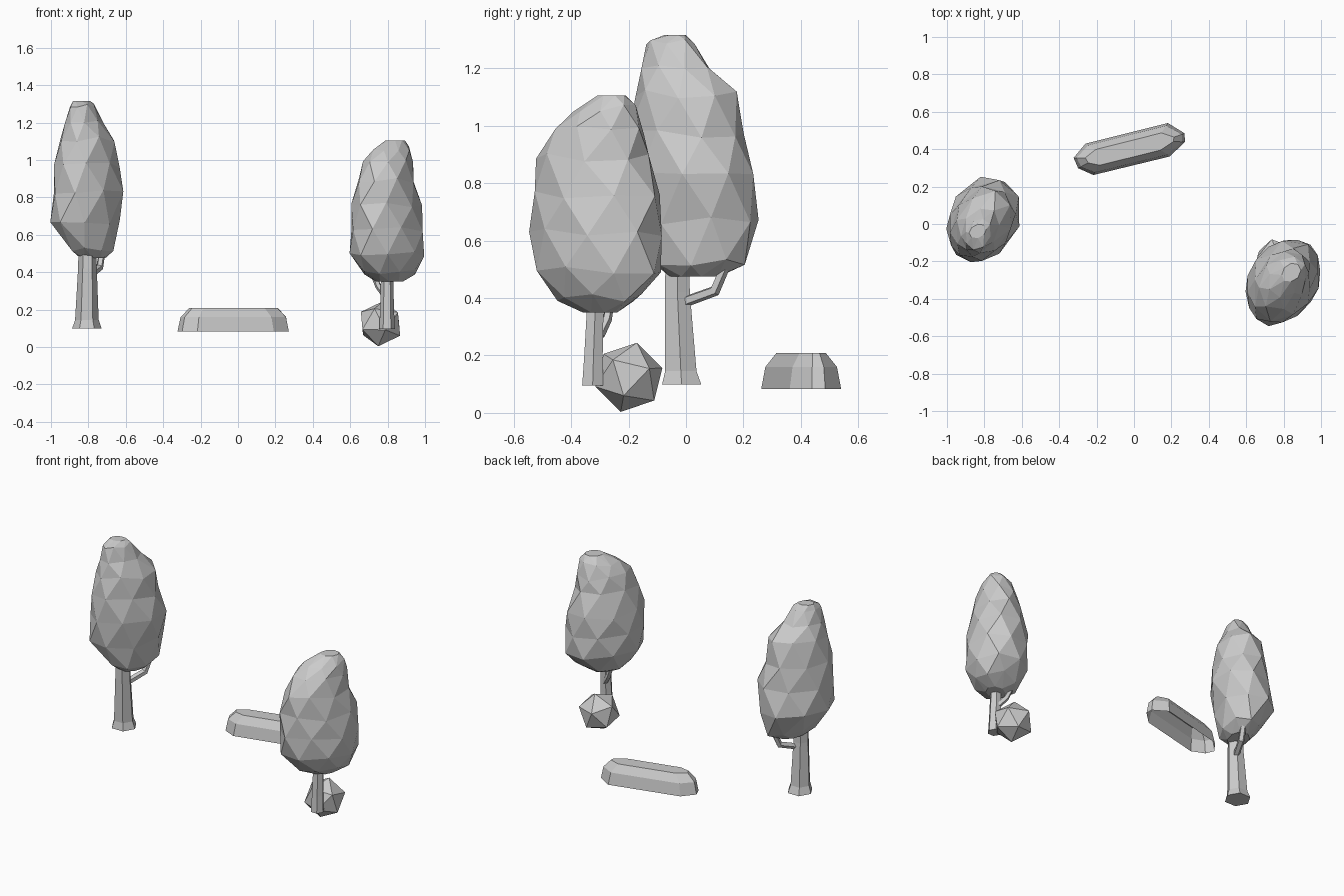
import bpy, bmesh, math, random
from mathutils import Vector, Matrix

if "Cube" in bpy.data.objects:
    bpy.data.objects.remove(bpy.data.objects["Cube"])

random.seed(4)


def finish(bm, name):
    bmesh.ops.recalc_face_normals(bm, faces=bm.faces)
    mesh = bpy.data.meshes.new(name)
    bm.to_mesh(mesh)
    bm.free()
    ob = bpy.data.objects.new(name, mesh)
    bpy.context.collection.objects.link(ob)
    return ob


def loft(rings, name, triangles=False, bottom=True):
    """Skin a stack of equal-sized rings and cap the ends."""
    bm = bmesh.new()
    vs = [[bm.verts.new(p) for p in r] for r in rings]
    n = len(vs[0])
    for k, (a, b) in enumerate(zip(vs, vs[1:])):
        for i in range(n):
            j = (i + 1) % n
            if not triangles:
                bm.faces.new((a[i], a[j], b[j], b[i]))
            elif k % 2 == 0:
                bm.faces.new((a[i], a[j], b[i]))
                bm.faces.new((a[j], b[j], b[i]))
            else:
                bm.faces.new((a[i], b[j], b[i]))
                bm.faces.new((a[i], a[j], b[j]))
    if bottom:
        bm.faces.new(vs[0])
    bm.faces.new(vs[-1])
    return finish(bm, name)


def crown(name, levels, corr, sides=8):
    """Leaf mass from (z, xmin, xmax, ymin, ymax) levels; corr slants the oval."""
    rings = []
    delta = math.acos(corr)
    for k, (z, x0, x1, y0, y1) in enumerate(levels):
        ring = []
        for i in range(sides):
            t = 2 * math.pi * (i + 0.5 * (k % 2)) / sides
            s = 0.51 * random.uniform(0.97, 1.03)
            ring.append(Vector(((x0 + x1) / 2 + (x1 - x0) * s * math.cos(t),
                                (y0 + y1) / 2 + (y1 - y0) * s * math.cos(t - delta),
                                z + random.uniform(-.015, .015) * (0 < k < len(levels) - 1))))
        rings.append(ring)
    return loft(rings, name, True)


def trunk(name, levels, sides=6):
    """Tapered trunk from (x, y, z, radius) levels."""
    return loft([[Vector((x + r * math.cos(i * 2 * math.pi / sides),
                          y + r * math.sin(i * 2 * math.pi / sides), z))
                  for i in range(sides)] for x, y, z, r in levels], name)


def branch(name, path, radii, sides=5):
    """Thin bent limb along a path."""
    pts = [Vector(p) for p in path]
    rings = []
    for k, p in enumerate(pts):
        d = (pts[min(k + 1, len(pts) - 1)] - pts[max(k - 1, 0)]).normalized()
        q = d.to_track_quat('Z', 'Y')
        rings.append([p + q @ Vector((radii[k] * math.cos(i * 2 * math.pi / sides),
                                      radii[k] * math.sin(i * 2 * math.pi / sides), 0))
                      for i in range(sides)])
    return loft(rings, name)


# Tall tree on the left
trunk("tall_tree_trunk", [(-.808, -.015, .098, .079), (-.808, -.018, .145, .063),
                          (-.805, -.03, .42, .05), (-.805, -.03, .56, .047)])
branch("tall_tree_branch", [(-.79, -.01, .385), (-.74, .1, .425), (-.725, .14, .52)],
       [.02, .02, .018])
crown("tall_tree_crown", [
    (.475, -.84, -.71, -.06, .12), (.525, -.89, -.66, -.12, .20),
    (.67, -1.0, -.64, -.19, .25), (.83, -.99, -.60, -.20, .235),
    (.97, -.985, -.64, -.195, .20), (1.11, -.955, -.65, -.175, .17),
    (1.21, -.925, -.72, -.155, .085), (1.285, -.90, -.765, -.14, .03),
    (1.315, -.88, -.79, -.075, .0)], .25)

# Shorter tree on the right
trunk("short_tree_trunk", [(.797, -.325, .095, .042), (.797, -.322, .2, .037),
                           (.797, -.314, .42, .032)])
branch("short_tree_branch", [(.79, -.3, .27), (.75, -.275, .325), (.715, -.26, .41)],
       [.017, .017, .015])
crown("short_tree_crown", [
    (.35, .74, .88, -.36, -.24), (.40, .67, .95, -.45, -.16),
    (.50, .605, .995, -.52, -.09), (.63, .60, .995, -.54, -.08),
    (.76, .605, .98, -.53, -.085), (.89, .635, .945, -.52, -.13),
    (.985, .67, .935, -.455, -.145), (1.06, .72, .92, -.39, -.175),
    (1.105, .79, .89, -.31, -.21)], .25)

# Round boulder beside the short tree
bm = bmesh.new()
bmesh.ops.create_icosphere(bm, subdivisions=1, radius=.124,
                           matrix=Matrix.Translation((.762, -.199, .124))
                           @ Matrix.Rotation(-.23, 4, 'X') @ Matrix.Rotation(.1, 4, 'Y')
                           @ Matrix.Rotation(.6, 4, 'Z'))
finish(bm, "boulder")

# Long low stone at the back, an open shell underneath
outline = [(-.305, .03), (-.295, -.03), (-.225, -.085), (.195, -.09),
           (.292, -.035), (.303, .01), (.229, .086), (-.225, .088)]
turn = Matrix.Rotation(.25, 3, 'Z')
stone = [[turn @ Vector((u * su, v * sv, 0)) + Vector((-.02, .4, z)) for u, v in outline]
         for z, su, sv in [(.084, 1, 1), (.16, .95, .86), (.208, .8, .5)]]
loft(stone, "long_stone", bottom=False)
